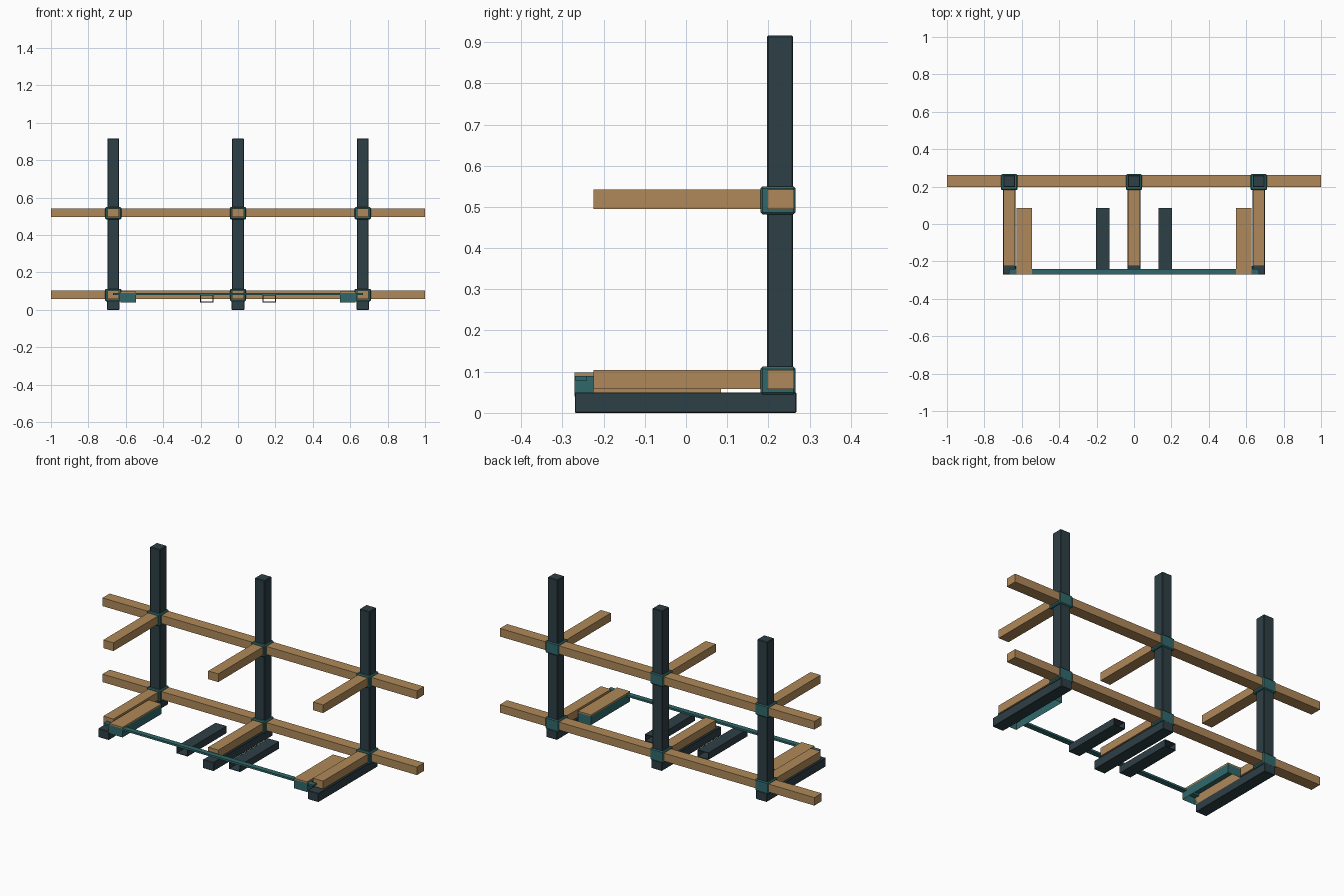
import bpy, bmesh

if "Cube" in bpy.data.objects:
    bpy.data.objects.remove(bpy.data.objects["Cube"])


def material(name, rgb):
    m = bpy.data.materials.new(name)
    m.diffuse_color = (*rgb, 1)
    m.use_nodes = True
    m.node_tree.nodes["Principled BSDF"].inputs["Base Color"].default_value = m.diffuse_color
    return m


DARK = material("dark slate", (0.027, 0.050, 0.060))
WOOD = material("tan wood", (0.43, 0.25, 0.10))
TEAL = material("teal", (0.030, 0.140, 0.145))


def box(name, x, y, z, mat, bevel=0.0):
    """Box from (min, max) ranges, with optional chamfered edges."""
    bm = bmesh.new()
    bmesh.ops.create_cube(bm, size=1)
    for v in bm.verts:
        v.co = [r[0] if c < 0 else r[1] for c, r in zip(v.co, (x, y, z))]
    if bevel:
        bmesh.ops.bevel(bm, geom=bm.edges[:], offset=bevel, segments=1, affect='EDGES')
    me = bpy.data.meshes.new(name)
    bm.to_mesh(me)
    bm.free()
    me.materials.append(mat)
    ob = bpy.data.objects.new(name, me)
    bpy.context.collection.objects.link(ob)
    return ob


def around(c, half):
    return (c - half, c + half)


def tube(name, x, y, z, t, mat):
    """Thin-walled square tube along y, open at both ends."""
    bm = bmesh.new()
    rings = []
    for yy in y:
        for i in (0, t):
            rings.append([bm.verts.new(p) for p in (
                (x[0] + i, yy, z[0] + i), (x[1] - i, yy, z[0] + i),
                (x[1] - i, yy, z[1] - i), (x[0] + i, yy, z[1] - i))])
    for a, b in ((0, 2), (1, 3), (0, 1), (2, 3)):
        for k in range(4):
            n = (k + 1) % 4
            bm.faces.new((rings[a][k], rings[a][n], rings[b][n], rings[b][k]))
    bmesh.ops.recalc_face_normals(bm, faces=bm.faces[:])
    me = bpy.data.meshes.new(name)
    bm.to_mesh(me)
    bm.free()
    me.materials.append(mat)
    bpy.context.collection.objects.link(bpy.data.objects.new(name, me))


LEVELS = ((0.058, 0.104), (0.495, 0.542))

# Long rails at both levels
for z in LEVELS:
    box("long_rail", (-1, 1), (0.197, 0.262), z, WOOD)

# Uprights, feet, arms and joint collars
for x in (-0.667, 0, 0.667):
    box("post", around(x, 0.032), (0.197, 0.26), (0, 0.916), DARK, 0.003)
    box("foot", around(x, 0.034), (-0.27, 0.268), (0, 0.05), DARK, 0.002)
    for z in LEVELS:
        box("arm", around(x, 0.032), (-0.225, 0.2), z, WOOD)
        # front face stays just behind the arm, back wraps the rail
        box("collar", around(x, 0.043), (0.181, 0.266),
            (z[0] - 0.013, z[1] + 0.008), TEAL, 0.005)

# Thin front crossbar
box("front_crossbar", (-0.667, 0.667), (-0.27, -0.24), (0.079, 0.09), TEAL)

for s in (-1, 1):
    # Hollow floor tubes beside the centre foot
    tube("floor_tube", around(s * 0.167, 0.035), (-0.269, 0.085), (0.04, 0.08), 0.003, DARK)

    # Side trays: open underneath, wood deck and outer wall, teal elsewhere
    inner, outer = s * 0.545, s * 0.628
    tray = box("side_tray", sorted((inner, outer)), (-0.271, 0.085), (0.04, 0.09), TEAL)
    tray.data.materials.append(WOOD)
    bm = bmesh.new()
    bm.from_mesh(tray.data)
    bmesh.ops.delete(bm, geom=[f for f in bm.faces if f.normal.z < -0.5], context='FACES')
    for f in bm.faces:
        if f.normal.x * s > 0.5:
            f.material_index = 1
    bm.to_mesh(tray.data)
    bm.free()
    box("tray_deck", sorted((inner, outer)), (-0.271, 0.085), (0.09, 0.098), WOOD)
    # Teal bracket at the outer front corner
    box("tray_bracket", sorted((outer, outer + s * 0.005)), (-0.271, -0.225), (0.045, 0.09), TEAL)
